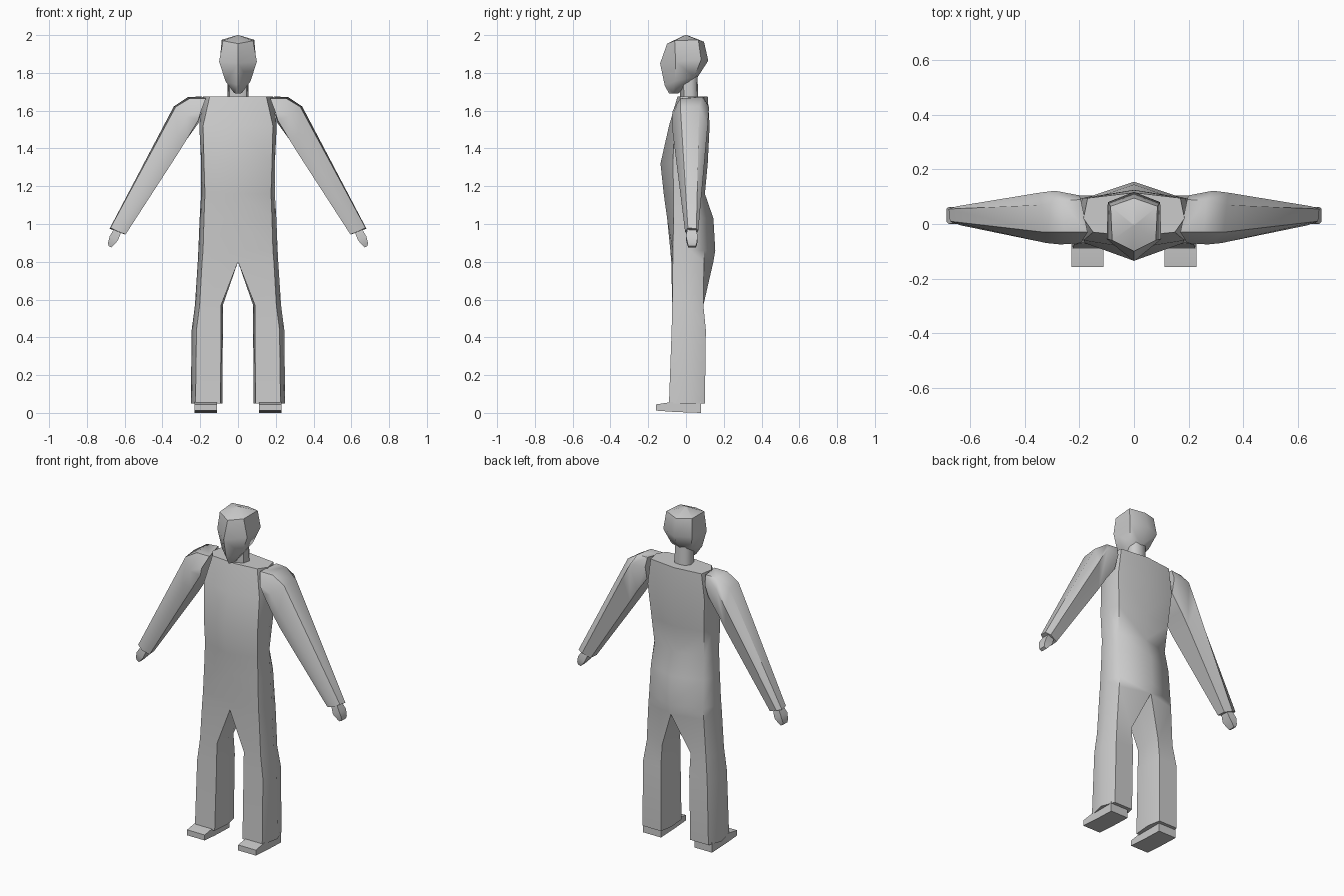
import bpy, bmesh


def loft(name, rings, closed=True, cap_start=True, cap_end=True, open_until=0, angle=0.9):
    """Skin a list of rings, mirror the half across x = 0 and shade it."""
    bm = bmesh.new()
    vs = [[bm.verts.new(p) for p in r] for r in rings]
    n = len(rings[0])
    for k in range(len(vs) - 1):
        # rows before open_until skip the inner faces on the mirror plane
        cols = n if closed else n - 1
        if k < open_until:
            cols = n - 2
        for i in range(cols):
            j = (i + 1) % n
            bm.faces.new((vs[k][i], vs[k][j], vs[k + 1][j], vs[k + 1][i]))
    if cap_start:
        bm.faces.new(vs[0][:n - 1] if open_until else vs[0])
    if cap_end:
        bm.faces.new(vs[-1])
    loose = [v for v in bm.verts if not v.link_faces]
    bmesh.ops.delete(bm, geom=loose, context='VERTS')
    geom = bm.verts[:] + bm.edges[:] + bm.faces[:]
    bmesh.ops.mirror(bm, geom=geom, axis='X', merge_dist=0.0005)
    bmesh.ops.remove_doubles(bm, verts=bm.verts[:], dist=0.0005)
    bmesh.ops.recalc_face_normals(bm, faces=bm.faces[:])
    me = bpy.data.meshes.new(name)
    bm.to_mesh(me)
    bm.free()
    ob = bpy.data.objects.new(name, me)
    bpy.context.collection.objects.link(ob)
    bpy.ops.object.select_all(action='DESELECT')
    ob.select_set(True)
    bpy.context.view_layer.objects.active = ob
    bpy.ops.object.shade_smooth_by_angle(angle=angle)
    return ob


# Jumpsuit torso: z, front y, front corner x y, side x, back corner x y, back y
torso = [
    (1.675, -0.045, 0.15, -0.03, 0.185, 0.17, 0.095, 0.115),
    (1.52, -0.09, 0.185, -0.06, 0.205, 0.19, 0.095, 0.125),
    (1.32, -0.135, 0.18, -0.07, 0.195, 0.175, 0.08, 0.115),
    (1.16, -0.118, 0.175, -0.065, 0.195, 0.165, 0.065, 0.10),
    (1.03, -0.10, 0.18, -0.065, 0.203, 0.175, 0.085, 0.145),
    (0.86, -0.083, 0.185, -0.07, 0.21, 0.18, 0.095, 0.155),
    (0.80, -0.078, 0.19, -0.07, 0.213, 0.185, 0.095, 0.145),
]
rings = [[(0, yf, z), (xc, yc, z), (xs, 0.02, z), (xb, yb, z), (0, ybc, z), (0, 0.03, z)]
         for z, yf, xc, yc, xs, xb, yb, ybc in torso]
# Trouser legs: z, inner x, outer x, front y, back y
for z, xi, xo, yf, yb in [(0.57, 0.08, 0.228, -0.073, 0.092),
                          (0.44, 0.08, 0.245, -0.076, 0.105),
                          (0.05, 0.083, 0.25, -0.09, 0.10)]:
    rings.append([(xi + 0.01, yf, z), (xo - 0.025, yf, z), (xo, 0.02, z),
                  (xo - 0.03, yb, z), (xi + 0.015, yb, z), (xi, 0.02, z)])
loft("jumpsuit", rings, open_until=len(torso) - 1)

# Sleeves
loft("sleeves", [
    [(0.17, -0.03, 1.665), (0.195, 0.09, 1.675), (0.2, 0.105, 1.62),
     (0.205, 0.08, 1.54), (0.21, -0.06, 1.55), (0.195, -0.07, 1.60)],
    [(0.255, -0.03, 1.665), (0.265, 0.085, 1.672), (0.29, 0.122, 1.62),
     (0.27, 0.08, 1.45), (0.27, -0.06, 1.45), (0.27, -0.075, 1.57)],
    [(0.33, -0.03, 1.62), (0.34, 0.07, 1.622), (0.345, 0.115, 1.52),
     (0.32, 0.08, 1.37), (0.32, -0.055, 1.37), (0.32, -0.07, 1.48)],
    [(0.675, 0.01, 0.98), (0.68, 0.055, 0.975), (0.65, 0.065, 0.965),
     (0.6, 0.055, 0.945), (0.595, 0.005, 0.945), (0.635, -0.005, 0.96)],
])

# Hands
loft("hands", [
    [(x + w, y0, z + w * 0.5), (x + w, y1, z + w * 0.5), (x - w, y1, z - w * 0.5), (x - w, y0, z - w * 0.5)]
    for x, z, w, y0, y1 in [(0.63, 0.98, 0.017, 0.01, 0.05), (0.657, 0.925, 0.022, 0.0, 0.062),
                            (0.674, 0.893, 0.014, 0.008, 0.057), (0.678, 0.88, 0.008, 0.012, 0.052)]
])

# Head: half rings from front centre to back centre
loft("head", [
    [(0, -0.005, 2.0), (0.006, -0.003, 1.999), (0.006, 0.003, 1.999), (0, 0.005, 2.0)],
    [(0, -0.10, 1.955), (0.08, -0.06, 1.97), (0.086, 0.065, 1.975), (0, 0.095, 1.965)],
    [(0, -0.137, 1.85), (0.10, -0.055, 1.86), (0.096, 0.08, 1.87), (0, 0.118, 1.865)],
    [(0, -0.113, 1.735), (0.066, -0.06, 1.755), (0.066, 0.045, 1.78), (0, 0.06, 1.775)],
    [(0, -0.09, 1.69), (0.02, -0.07, 1.693), (0.02, -0.05, 1.693), (0, -0.042, 1.69)],
], closed=False)

# Neck
loft("neck", [
    [(0, y - 0.045, z), (0.045, y - 0.025, z), (0.055, y + 0.015, z), (0.035, y + 0.045, z), (0, y + 0.05, z)]
    for z, y in [(1.82, 0.01), (1.64, 0.015)]
], closed=False)

# Shoes
loft("shoes", [
    [(0.112, y, z0), (0.23, y, z0), (0.23, y, z1), (0.112, y, z1)]
    for y, z0, z1 in [(-0.158, 0.012, 0.045), (-0.06, 0.005, 0.06), (0.08, 0.0, 0.06)]
])
